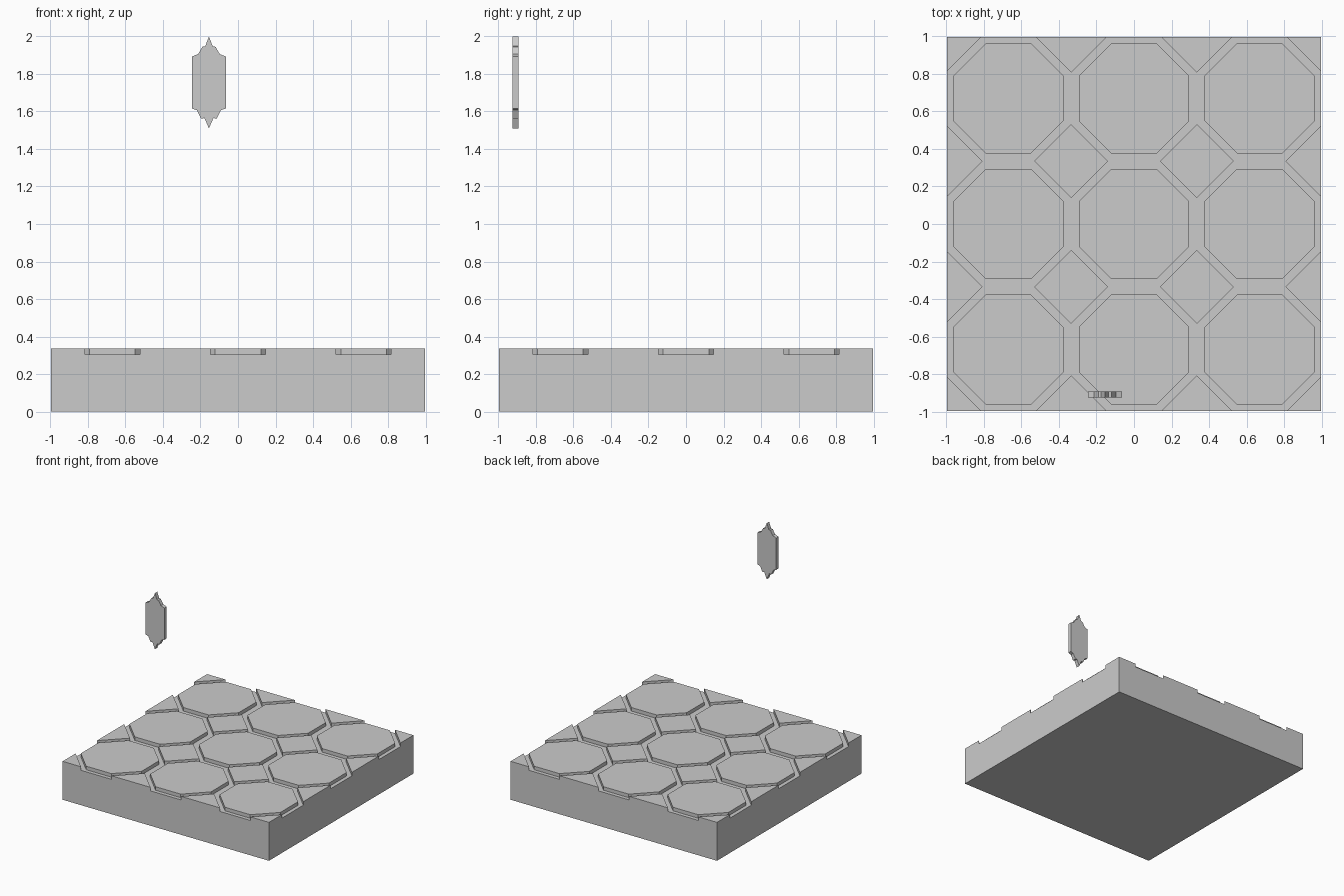
import bpy, bmesh, math
from mathutils import Matrix

if "Cube" in bpy.data.objects:
    bpy.data.objects.remove(bpy.data.objects["Cube"])

HALF, TOP, FLOOR = 0.996, 0.335, 0.304   # slab half width, tile top, groove floor
STEP = 0.67                              # tile spacing


def make_object(name, bm):
    bmesh.ops.recalc_face_normals(bm, faces=bm.faces)
    mesh = bpy.data.meshes.new(name)
    bm.to_mesh(mesh)
    bm.free()
    ob = bpy.data.objects.new(name, mesh)
    bpy.context.collection.objects.link(ob)
    return ob


def box(name, half, z0, z1):
    bm = bmesh.new()
    bmesh.ops.create_cube(bm, size=1, matrix=Matrix.Translation((0, 0, (z0 + z1) / 2))
                          @ Matrix.Diagonal((2 * half, 2 * half, z1 - z0, 1)))
    return make_object(name, bm)


def add_tile(bm, x, y, sides, radius, turn):
    z0, z1 = 0.15, TOP
    bmesh.ops.create_cone(bm, segments=sides, radius1=radius, radius2=radius,
                          depth=z1 - z0, cap_ends=True,
                          matrix=Matrix.Translation((x, y, (z0 + z1) / 2))
                          @ Matrix.Rotation(turn, 4, 'Z'))


def boolean(target, tool, operation):
    mod = target.modifiers.new(operation.title(), 'BOOLEAN')
    mod.object, mod.operation, mod.solver = tool, operation, 'EXACT'
    bpy.context.view_layer.objects.active = target
    bpy.ops.object.modifier_apply(modifier=mod.name)
    bpy.data.objects.remove(tool)


# Octagon tiles with diamonds in the gaps
bm = bmesh.new()
oct_radius = 0.293 / math.cos(math.pi / 8)
for x in (-1, 0, 1):
    for y in (-1, 0, 1):
        add_tile(bm, x * STEP, y * STEP, 8, oct_radius, math.pi / 8)
for x in (-1.5, -0.5, 0.5, 1.5):
    for y in (-1.5, -0.5, 0.5, 1.5):
        add_tile(bm, x * STEP, y * STEP, 4, 0.197, 0)
tiles = make_object("tiles", bm)

# Slab: oversized bed plus tiles, trimmed to a square block
slab = box("floor_slab", 1.3, -0.1, FLOOR)
boolean(slab, tiles, 'UNION')
boolean(slab, box("trim_block", HALF, 0, 0.6), 'INTERSECT')

# Floating plaque with stepped, pointed ends
right = [(0, 2.0), (0.02, 1.948), (0.035, 1.945), (0.058, 1.906), (0.091, 1.893),
         (0.091, 1.616), (0.064, 1.607), (0.042, 1.562), (0.024, 1.565), (0, 1.51)]
outline = right + [(-x, z) for x, z in right[-2:0:-1]]
bm = bmesh.new()
face = bm.faces.new([bm.verts.new((x - 0.155, -0.924, z)) for x, z in outline])
new = bmesh.ops.extrude_face_region(bm, geom=[face], use_keep_orig=True)["geom"]
bmesh.ops.translate(bm, vec=(0, 0.032, 0),
                    verts=[v for v in new if isinstance(v, bmesh.types.BMVert)])
make_object("plaque", bm)
